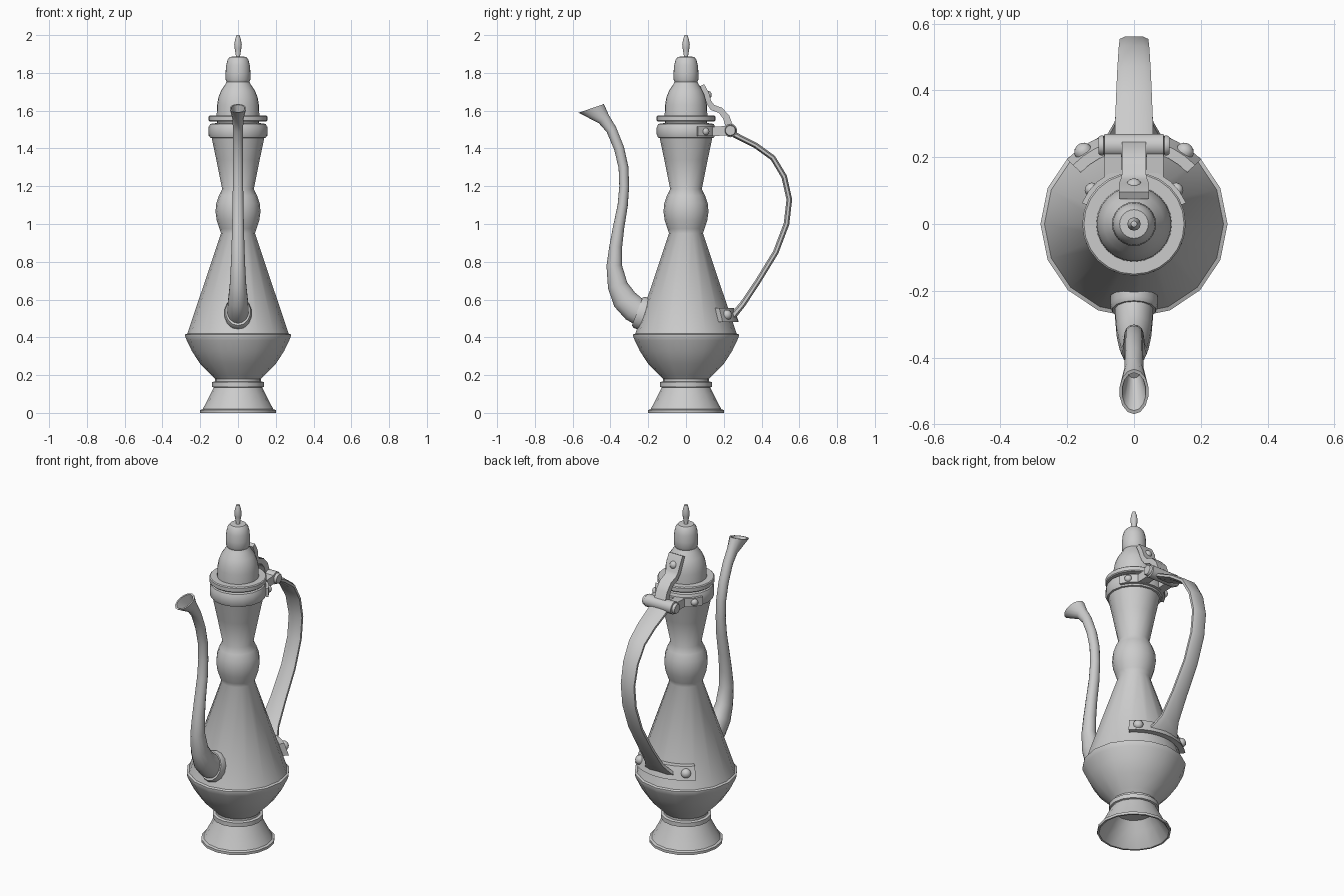
import bpy, math
from math import sin, cos, radians, pi
from mathutils import Vector, Matrix


def make(name, verts, faces):
    me = bpy.data.meshes.new(name)
    me.from_pydata(verts, [], faces)
    me.validate()
    ob = bpy.data.objects.new(name, me)
    bpy.context.collection.objects.link(ob)
    return ob


def skin(name, rings, closed=False, cap=True):
    """Bridge consecutive vertex rings of equal size."""
    n, m = len(rings[0]), len(rings)
    verts = [v for r in rings for v in r]
    faces = []
    for i in range(m if closed else m - 1):
        k = (i + 1) % m
        for j in range(n):
            l = (j + 1) % n
            faces.append((i * n + j, i * n + l, k * n + l, k * n + j))
    if cap and not closed:
        faces.append(tuple(reversed(range(n))))
        faces.append(tuple(range((m - 1) * n, m * n)))
    return make(name, verts, faces)


def lathe(name, profile, sides=16):
    return skin(name, [[(r * cos(2 * pi * j / sides), r * sin(2 * pi * j / sides), z)
                        for j in range(sides)] for r, z in profile])


def sweep(name, path, section):
    """Path rows: y, z, in-plane half size, x half size, optional in-plane axis angle."""
    rings = []
    for i, p in enumerate(path):
        a, b = path[max(i - 1, 0)], path[min(i + 1, len(path) - 1)]
        t = Vector((b[0] - a[0], b[1] - a[1])).normalized()
        n = Vector((t.y, -t.x))
        if len(p) > 4:
            n = Vector((cos(radians(p[4])), sin(radians(p[4]))))
        rings.append([(v * p[3], p[0] + u * p[2] * n.x, p[1] + u * p[2] * n.y)
                      for u, v in section])
    return skin(name, rings)


def arc_band(name, half_angle, low, high, thick, steps=10):
    """Curved strap around +y; low/high are (radius, z)."""
    rings = []
    for i in range(steps + 1):
        a = radians(half_angle) * (2 * i / steps - 1)
        rings.append([(r * sin(a), r * cos(a), z) for r, z in
                      (low, high, (high[0] + thick, high[1]), (low[0] + thick, low[1]))])
    return skin(name, rings)


def rivet(name, angle, radius, z, size, tilt=0):
    ob = lathe(name, [(size, -.02), (size, .004), (size * .8, size * .5),
                      (size * .4, size * .75), (0.001, size * .8)], 10)
    a = radians(angle)
    out = Vector((sin(a) * cos(tilt), cos(a) * cos(tilt), sin(tilt)))
    ob.matrix_world = (Matrix.Translation((radius * sin(a), radius * cos(a), z))
                       @ out.to_track_quat('Z', 'Y').to_matrix().to_4x4())


circle = [(cos(2 * pi * i / 14), sin(2 * pi * i / 14)) for i in range(14)]
strap = [(1, .6), (.45, 1), (-.45, 1), (-1, .6), (-1, -.6), (-.45, -1), (.45, -1), (1, -.6)]
flat = [(1, 1), (-1, 1), (-1, -1), (1, -1)]

# Body with hollow foot, waist ring, bowl, cone, globe, neck and collar
lathe("body", [
    (.001, .135), (.10, .13), (.135, .08), (.185, .005), (.19, 0), (.20, 0), (.20, .015),
    (.187, .02), (.168, .055), (.145, .10), (.128, .135), (.137, .138), (.137, .163),
    (.122, .167), (.122, .18), (.14, .20), (.20, .26), (.243, .325), (.272, .385),
    (.28, .405), (.28, .415), (.268, .42), (.09, .95), (.098, .975), (.113, 1.02),
    (.119, 1.065), (.115, 1.11), (.101, 1.15), (.084, 1.185), (.115, 1.34), (.139, 1.455),
    (.148, 1.457), (.155, 1.475), (.155, 1.51), (.147, 1.53), (.11, 1.535), (.001, 1.535)])

# Lid with domed tiers
lathe("lid", [
    (.001, 1.53), (.11, 1.53), (.112, 1.543), (.15, 1.543), (.155, 1.548), (.155, 1.57),
    (.15, 1.575), (.113, 1.575), (.111, 1.63), (.104, 1.67), (.09, 1.705), (.07, 1.735),
    (.06, 1.752), (.066, 1.765), (.066, 1.80), (.063, 1.84), (.055, 1.87), (.043, 1.885),
    (.001, 1.887)], 24)
lathe("finial", [(.014, 1.88), (.011, 1.89), (.018, 1.93), (.02, 1.95), (.016, 1.975),
                 (.009, 1.998), (.001, 2.0)], 12)

# Spout: wall collar, then S-curved tube with slanted flared mouth
sweep("spout_collar", [(-.20, .515, .088, .072, 69), (-.245, .532, .088, .072, 69),
                       (-.258, .537, .08, .066, 69)], circle)
sweep("spout", [
    (-.23, .525, .07, .058), (-.275, .55, .07, .058), (-.325, .60, .066, .053),
    (-.362, .675, .053, .045), (-.38, .78, .041, .039), (-.372, .88, .034, .035),
    (-.357, .98, .03, .032), (-.335, 1.10, .027, .03), (-.327, 1.20, .026, .028),
    (-.331, 1.30, .026, .028), (-.354, 1.40, .027, .028), (-.395, 1.50, .028, .028),
    (-.435, 1.555, .034, .029, 38), (-.502, 1.612, .071, .044, 19),
    (-.502, 1.612, .06, .036, 19), (-.445, 1.563, .02, .018, 38)], circle)

# Handle strap
sweep("handle", [
    (.235, 1.485, .016, .058), (.29, 1.455, .015, .057), (.37, 1.415, .015, .054),
    (.46, 1.35, .015, .05), (.52, 1.25, .015, .046), (.547, 1.13, .015, .043),
    (.532, 1.00, .015, .043), (.475, .85, .015, .044), (.38, .695, .015, .048),
    (.30, .575, .016, .058), (.262, .53, .018, .08), (.24, .505, .018, .10)], strap)

# Lower bracket and upper clamp with rivets
arc_band("lower_bracket", 46, (.247, .482), (.222, .555), .032)
arc_band("upper_clamp", 68, (.152, 1.465), (.152, 1.515), .016)
for s in (-1, 1):
    rivet("lower_rivet", s * 35, .268, .52, .027, .32)
    rivet("upper_rivet", s * 51, .167, 1.49, .02)

# Hinge: side lugs, knuckle and pin ends
for s in (-1, 1):
    lug = sweep("hinge_lug", [(.14, 1.49, .024, .026), (.235, 1.495, .026, .026)], flat)
    lug.location.x = s * .063


def barrel(name, profile):
    ob = lathe(name, profile, 14)
    ob.matrix_world = Matrix.Translation((0, .235, 1.495)) @ Matrix.Rotation(pi / 2, 4, 'Y')


barrel("hinge_barrel", [(.001, -.107), (.026, -.107), (.03, -.10), (.03, -.092), (.026, -.09),
                        (.036, -.088), (.036, .088), (.026, .09), (.03, .092), (.03, .10),
                        (.026, .107), (.001, .107)])

# Lid strap running from the dome to the hinge
sweep("lid_strap", [
    (.085, 1.735, .012, .045), (.108, 1.69, .014, .045), (.121, 1.645, .014, .04),
    (.14, 1.617, .016, .036), (.182, 1.602, .016, .036), (.213, 1.565, .018, .036),
    (.235, 1.50, .02, .036)], flat)
rivet("lid_rivet", 0, .118, 1.685, .022, .4)

# Consistent normals and shading
bpy.ops.object.select_all(action='SELECT')
bpy.context.view_layer.objects.active = bpy.context.selected_objects[0]
bpy.ops.object.mode_set(mode='EDIT')
bpy.ops.mesh.select_all(action='SELECT')
bpy.ops.mesh.normals_make_consistent(inside=False)
bpy.ops.object.mode_set(mode='OBJECT')
bpy.ops.object.shade_smooth_by_angle(angle=radians(38))
